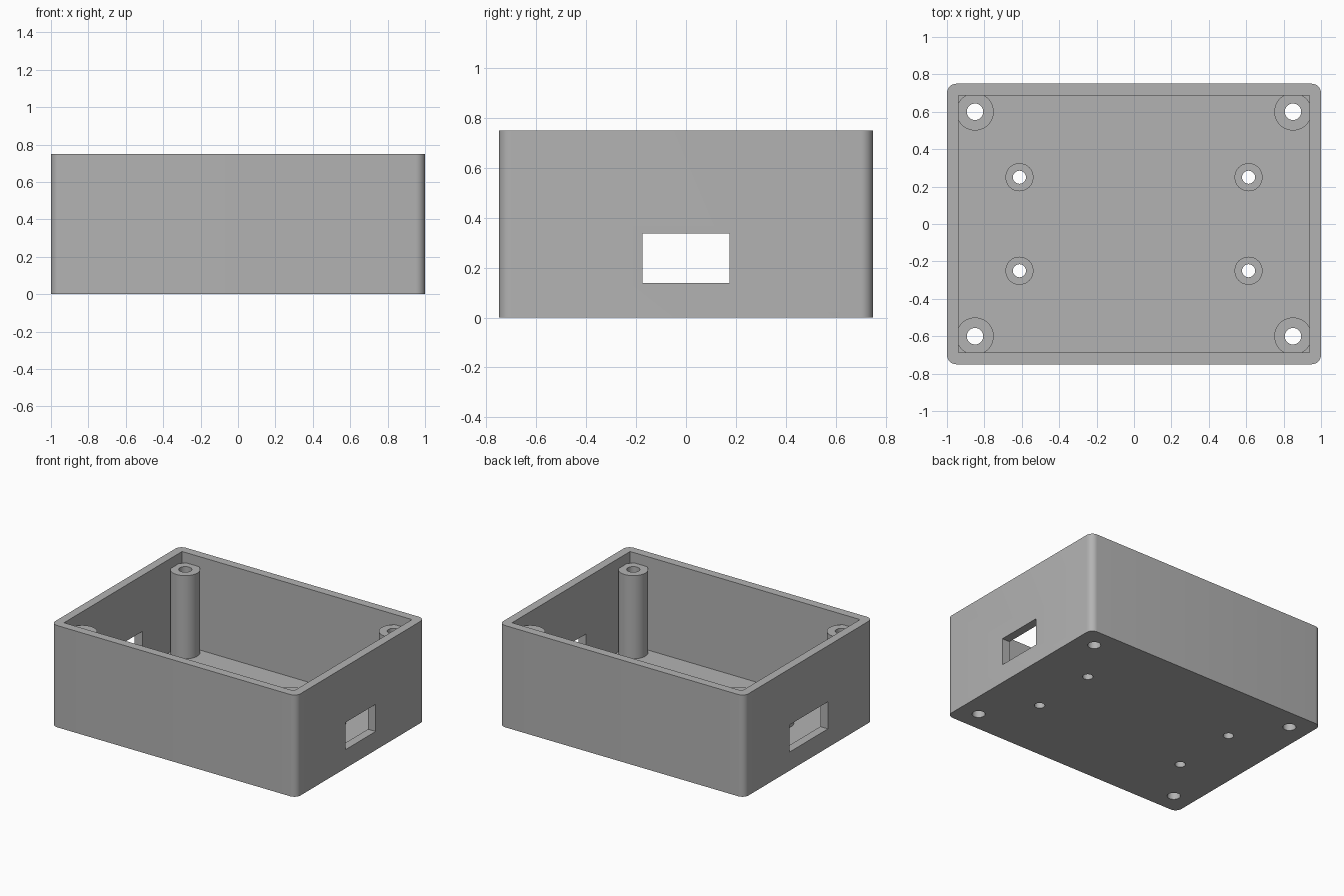
import bpy, bmesh
from mathutils import Matrix, Vector

if "Cube" in bpy.data.objects:
    bpy.data.objects.remove(bpy.data.objects["Cube"])

L, W, H, T, R = 2.0, 1.5, 0.75, 0.0625, 0.05   # length, width, height, wall, corner radius

grey = bpy.data.materials.new("plain_grey")
grey.diffuse_color = (0.45, 0.45, 0.45, 1)
grey.use_nodes = True
grey.node_tree.nodes["Principled BSDF"].inputs["Base Color"].default_value = grey.diffuse_color


def finish(name, bm):
    me = bpy.data.meshes.new(name)
    bm.to_mesh(me)
    bm.free()
    me.materials.append(grey)
    ob = bpy.data.objects.new(name, me)
    bpy.context.collection.objects.link(ob)
    return ob


def box(name, lo, hi, radius=0):
    lo, hi = Vector(lo), Vector(hi)
    bm = bmesh.new()
    bmesh.ops.create_cube(bm, size=1, matrix=Matrix.Translation((lo + hi) / 2) @ Matrix.Diagonal((*(hi - lo), 1)))
    if radius:   # round the upright corners only
        up = [e for e in bm.edges if abs(e.verts[0].co.z - e.verts[1].co.z) > 0.01]
        bmesh.ops.bevel(bm, geom=up, offset=radius, segments=8, profile=0.5, affect='EDGES')
    return finish(name, bm)


def cylinder(name, x, y, r, z0, z1, segments=48):
    bm = bmesh.new()
    bmesh.ops.create_cone(bm, cap_ends=True, segments=segments, radius1=r, radius2=r, depth=z1 - z0,
                          matrix=Matrix.Translation((x, y, (z0 + z1) / 2)))
    return finish(name, bm)


def combine(target, other, operation):
    mod = target.modifiers.new(operation.lower(), 'BOOLEAN')
    mod.operation, mod.solver, mod.object = operation, 'EXACT', other
    bpy.context.view_layer.objects.active = target
    bpy.ops.object.modifier_apply(modifier=mod.name)
    bpy.data.objects.remove(other)


# Hollow open-topped case
case = box("enclosure", (-L / 2, -W / 2, 0), (L / 2, W / 2, H), R)
combine(case, box("cavity", (-L / 2 + T, -W / 2 + T, T), (L / 2 - T, W / 2 - T, H + 0.2)), 'DIFFERENCE')

# Tall corner posts and short board standoffs, each drilled through the floor
for px, py, r, hole, top in ((0.85, 0.6, 0.1, 0.044, 0.675), (0.6125, 0.25, 0.075, 0.035, 0.1375)):
    for sx in (-1, 1):
        for sy in (-1, 1):
            combine(case, cylinder("post", sx * px, sy * py, r, T / 2, top), 'UNION')
            combine(case, cylinder("drill", sx * px, sy * py, hole, -0.1, top + 0.1, 32), 'DIFFERENCE')

# Connector openings in the two end walls (the left one is wider)
for side, half in ((1, 0.175), (-1, 0.225)):
    x0, x1 = sorted((side * (L / 2 - T - 0.01), side * (L / 2 + 0.1)))
    combine(case, box("opening", (x0, -half, 0.1375), (x1, half, 0.3375)), 'DIFFERENCE')

# Smooth round surfaces, crisp edges
bpy.ops.object.select_all(action='DESELECT')
case.select_set(True)
bpy.context.view_layer.objects.active = case
bpy.ops.object.shade_smooth_by_angle(angle=0.52)
